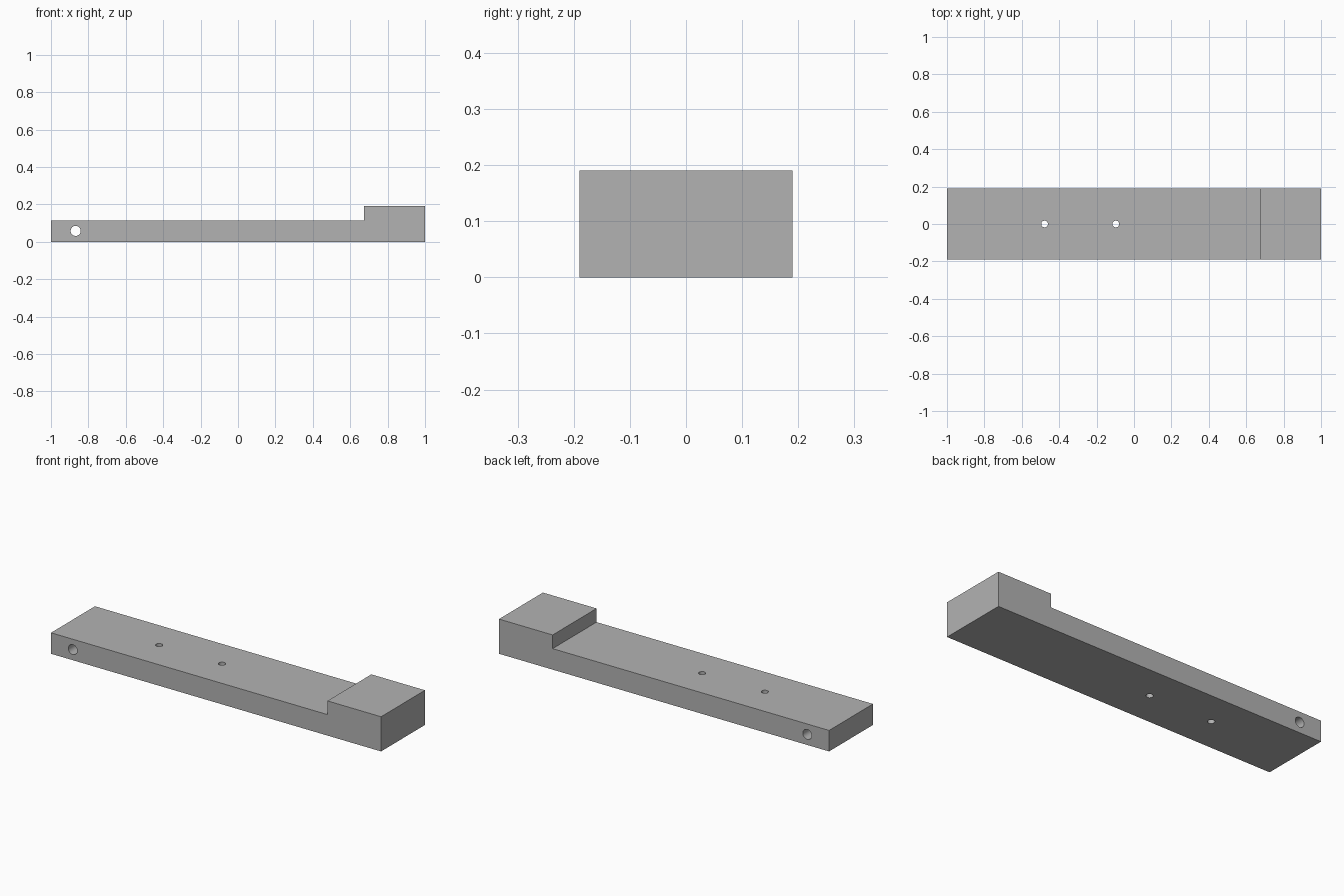
import bpy, bmesh, math

cube = bpy.data.objects.get("Cube")
if cube:
    bpy.data.objects.remove(cube, do_unlink=True)

HALF_WIDTH = 0.19
BAR_HEIGHT = 0.115
BLOCK_HEIGHT = 0.19
STEP_X = 0.675

grey = bpy.data.materials.new("plain_grey")
grey.use_nodes = True
colour = (0.45, 0.45, 0.45, 1)
grey.diffuse_color = colour
grey.node_tree.nodes["Principled BSDF"].inputs["Base Color"].default_value = colour

# Stepped bar: side profile extruded across the width
profile = [(-1, 0), (1, 0), (1, BLOCK_HEIGHT), (STEP_X, BLOCK_HEIGHT),
           (STEP_X, BAR_HEIGHT), (-1, BAR_HEIGHT)]
bm = bmesh.new()
side = bm.faces.new([bm.verts.new((x, -HALF_WIDTH, z)) for x, z in profile])
extruded = bmesh.ops.extrude_face_region(bm, geom=[side], use_keep_orig=True)
moved = [v for v in extruded["geom"] if isinstance(v, bmesh.types.BMVert)]
bmesh.ops.translate(bm, vec=(0, 2 * HALF_WIDTH, 0), verts=moved)
bmesh.ops.recalc_face_normals(bm, faces=bm.faces)
mesh = bpy.data.meshes.new("stepped_bar")
bm.to_mesh(mesh)
bm.free()
mesh.materials.append(grey)
bar = bpy.data.objects.new("stepped_bar", mesh)
bpy.context.collection.objects.link(bar)


def drill(name, location, radius, rotation=(0, 0, 0)):
    """Cut a round through hole in the bar."""
    bpy.ops.mesh.primitive_cylinder_add(vertices=32, radius=radius, depth=1,
                                        location=location, rotation=rotation)
    cutter = bpy.context.object
    cutter.name = name
    cutter.hide_render = True
    cutter.data.materials.append(grey)
    cut = bar.modifiers.new(name, 'BOOLEAN')
    cut.operation = 'DIFFERENCE'
    cut.solver = 'EXACT'
    cut.object = cutter
    bpy.ops.object.select_all(action='DESELECT')
    bar.select_set(True)
    bpy.context.view_layer.objects.active = bar
    bpy.ops.object.modifier_apply(modifier=name)
    bpy.data.objects.remove(cutter, do_unlink=True)


# Cross hole at the thin end, two vertical screw holes
drill("cross_hole", (-0.868, 0, 0.058), 0.027, (math.pi / 2, 0, 0))
for x in (-0.478, -0.097):
    drill("screw_hole", (x, 0, 0.06), 0.018)

bpy.ops.object.shade_smooth_by_angle(angle=math.radians(30))
